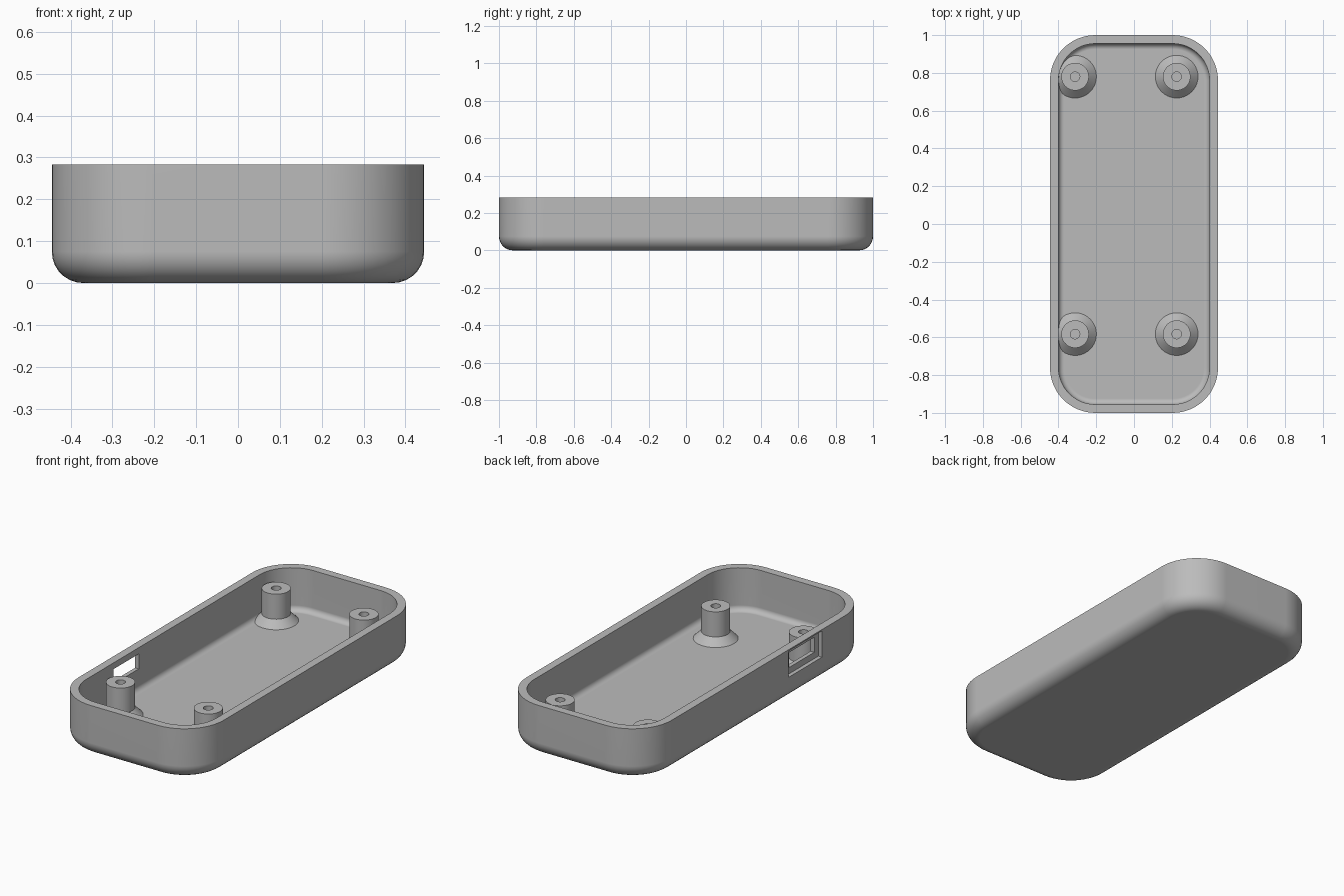
import bpy, bmesh, math

old = bpy.data.objects.get("Cube")
if old:
    bpy.data.objects.remove(old, do_unlink=True)

# Overall sizes
HX, HY, HEIGHT = 0.445, 1.0, 0.283
WALL, FLOOR = 0.045, 0.046
CORNER, FILLET = 0.24, 0.075

grey = bpy.data.materials.new("plain_grey")
grey.use_nodes = True
grey.diffuse_color = (0.5, 0.5, 0.5, 1)
grey.node_tree.nodes["Principled BSDF"].inputs["Base Color"].default_value = (0.5, 0.5, 0.5, 1)


def make_object(name, bm):
    bmesh.ops.recalc_face_normals(bm, faces=bm.faces)
    mesh = bpy.data.meshes.new(name)
    bm.to_mesh(mesh)
    bm.free()
    mesh.materials.append(grey)
    obj = bpy.data.objects.new(name, mesh)
    bpy.context.collection.objects.link(obj)
    return obj


def select_only(obj):
    bpy.ops.object.select_all(action='DESELECT')
    obj.select_set(True)
    bpy.context.view_layer.objects.active = obj


def smooth(obj):
    select_only(obj)
    bpy.ops.object.shade_smooth_by_angle(angle=math.radians(30))
    obj.modifiers.new("even_shading", 'WEIGHTED_NORMAL').keep_sharp = True


def loft(bm, rings):
    """Bridge a list of equal-length closed rings of points."""
    loops = [[bm.verts.new(p) for p in ring] for ring in rings]
    n = len(loops[0])
    for a, b in zip(loops, loops[1:]):
        for i in range(n):
            j = (i + 1) % n
            bm.faces.new((a[i], a[j], b[j], b[i]))
    return loops


def rounded_rect(inset, z, steps=12):
    """Rounded rectangle pulled in from the outside outline."""
    r = CORNER - inset
    ring = []
    for q, (sx, sy) in enumerate(((1, 1), (-1, 1), (-1, -1), (1, -1))):
        for k in range(steps + 1):
            a = math.pi / 2 * (q + k / steps)
            ring.append((sx * (HX - CORNER) + r * math.cos(a),
                         sy * (HY - CORNER) + r * math.sin(a), z))
    return ring


def fillet(radius, inset, base, steps):
    """Inset and height pairs from the floor edge up to the wall."""
    for k in range(steps + 1):
        a = math.pi / 2 * k / steps
        yield inset + radius * (1 - math.sin(a)), base + radius * (1 - math.cos(a))


def block(name, xs, ys, zs):
    bm = bmesh.new()
    bmesh.ops.create_cube(bm, size=1)
    for v in bm.verts:
        v.co = [lo + (c + 0.5) * (hi - lo) for c, (lo, hi) in zip(v.co, (xs, ys, zs))]
    return make_object(name, bm)


# Open tray: outside fillet, rim, inside fillet, floor
outside = list(fillet(FILLET, 0, 0, 7)) + [(0, HEIGHT)]
inside = list(fillet(0.03, WALL, FLOOR, 5)) + [(WALL, HEIGHT)]
bm = bmesh.new()
loops = loft(bm, [rounded_rect(i, z) for i, z in outside + inside[::-1]])
bm.faces.new(loops[0])
bm.faces.new(loops[-1])
tray = make_object("tray", bm)

# Port in the side wall: shallow outer recess and smaller through opening
cutters = [
    block("port_recess_cutter", (-HX - 0.1, -HX + 0.022), (-0.556, -0.264), (0.13, 0.276)),
    block("port_opening_cutter", (-HX - 0.1, -HX + 0.08), (-0.52, -0.298), (0.165, 0.248)),
]
for cutter in cutters:
    cutter.hide_render = True
    cut = tray.modifiers.new("port", 'BOOLEAN')
    cut.operation = 'DIFFERENCE'
    cut.solver = 'EXACT'
    cut.object = cutter
    select_only(tray)
    bpy.ops.object.modifier_apply(modifier=cut.name)
    bpy.data.objects.remove(cutter, do_unlink=True)
smooth(tray)

# Screw posts: flared foot, round post, blind hole
POST_TOP, POST_R, FOOT_R, HOLE_R = 0.225, 0.073, 0.113, 0.025
profile = [(FOOT_R, FLOOR - 0.006), (FOOT_R, FLOOR), (POST_R, FLOOR + 0.04),
           (POST_R, POST_TOP), (HOLE_R, POST_TOP), (HOLE_R, FLOOR + 0.01)]


def screw_post(name, x, y, sides=40):
    bm = bmesh.new()
    turns = [2 * math.pi * k / sides for k in range(sides)]
    loops = loft(bm, [[(r * math.cos(a), r * math.sin(a), z) for a in turns]
                      for r, z in profile])
    bm.faces.new(loops[0])
    bm.faces.new(loops[-1])
    post = make_object(name, bm)
    post.location = (x, y, 0)
    smooth(post)


for end, y in (("front", -0.583), ("back", 0.78)):
    for side, x in (("right", -0.312), ("left", 0.226)):
        screw_post(f"{end}_{side}_screw_post", x, y)
